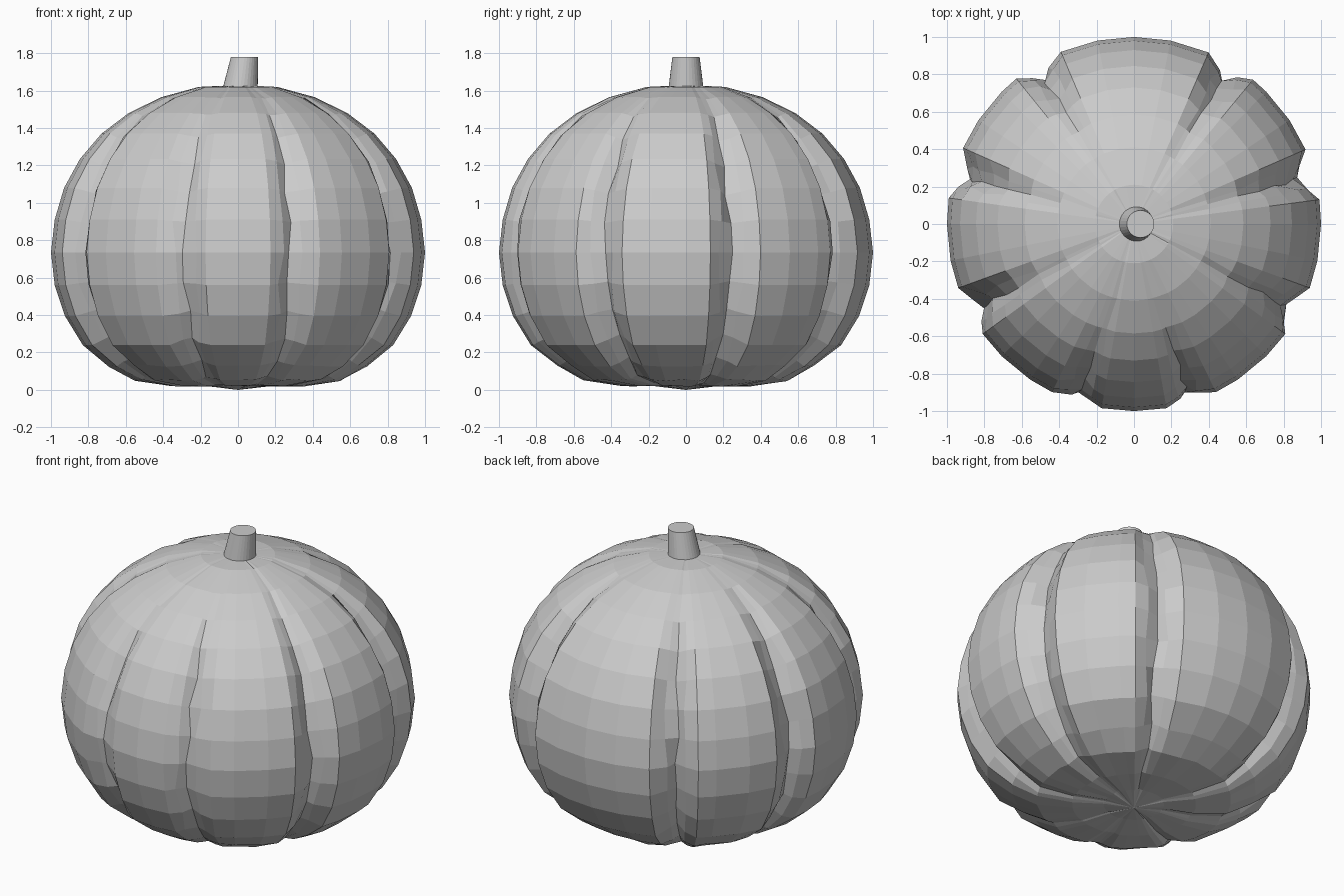
import bpy, bmesh, math, random
from mathutils import Vector

if "Cube" in bpy.data.objects:
    bpy.data.objects.remove(bpy.data.objects["Cube"])
random.seed(4)

# Body profile (radius, height), bottom to top
PROFILE = [(0.17, 0.02), (0.35, 0.02), (0.55, 0.05), (0.69, 0.125), (0.83, 0.24),
           (0.925, 0.395), (0.98, 0.56), (1.0, 0.735), (0.98, 0.91), (0.93, 1.08),
           (0.845, 1.235), (0.73, 1.37), (0.585, 1.48), (0.41, 1.565), (0.21, 1.62)]
# Groove angle (degrees) and depth
GROOVES = [(15.5, 0.09), (58.5, 0.09), (121, 0.09), (164, 0.09),
           (208, 0.08), (252, 0.055), (288, 0.055), (332, 0.08)]
SHAPE = [(-8, 0), (-4, 0.45), (-0.5, 1), (3, 0.6), (8, 0)]

# Columns: 32 sphere segments plus tighter ones across each groove
columns = []
for a, d in GROOVES:
    flip = 1 if math.cos(math.radians(a)) > 0 else -1
    columns += [(a + flip * o, d * k) for o, k in SHAPE]
for i in range(32):
    a = i * 11.25
    if all(abs((a - g + 180) % 360 - 180) > 10.5 for g, _ in GROOVES):
        columns.append((a, 0))
columns.sort()

# Body: rings pressed inwards along the profile normal at the grooves
bm = bmesh.new()
rings = []
last = len(PROFILE) - 1
for i, (r, z) in enumerate(PROFILE):
    r0, z0 = PROFILE[max(i - 1, 0)]
    r1, z1 = PROFILE[min(i + 1, last)]
    n = Vector((z1 - z0, r0 - r1)).normalized()
    fade = min(1, r / 0.8) * min(1, max(0, (1.62 - z) / 0.45)) * min(1, (z + 0.1) / 0.3)
    ring = []
    for a, d in columns:
        wobble = random.uniform(-0.4, 1) * 0.015 if (d or z < 0.2) else 0
        push = d * fade + wobble * min(1, r)
        t = math.radians(a + (random.uniform(-1, 1) if d else 0))
        rr, zz = r - n.x * push, max(0.005, z - n.y * push)
        ring.append(bm.verts.new((rr * math.cos(t), rr * math.sin(t), zz)))
    rings.append(ring)
count = len(columns)
for lo, hi in zip(rings, rings[1:]):
    for j in range(count):
        k = (j + 1) % count
        bm.faces.new((lo[j], lo[k], hi[k], hi[j]))
bottom = bm.verts.new((0, 0, 0.005))
top = bm.verts.new((0, 0, 1.63))
for j in range(count):
    k = (j + 1) % count
    bm.faces.new((bottom, rings[0][k], rings[0][j]))
    bm.faces.new((top, rings[-1][j], rings[-1][k]))
# Lowest point rests on the ground
min(bm.verts, key=lambda v: v.co.z).co.z = 0
bmesh.ops.recalc_face_normals(bm, faces=bm.faces)
mesh = bpy.data.meshes.new("pumpkin_body")
bm.to_mesh(mesh)
bm.free()
bpy.context.collection.objects.link(bpy.data.objects.new("pumpkin_body", mesh))

# Stem: tapered cylinder with its top leaning to +x
bpy.ops.mesh.primitive_cone_add(vertices=32, radius1=0.095, radius2=0.073,
                                depth=0.18, location=(0.01, 0, 1.69))
stem = bpy.context.object
stem.name = "stem"
for v in stem.data.vertices:
    if v.co.z > 0:
        v.co.x += 0.025
